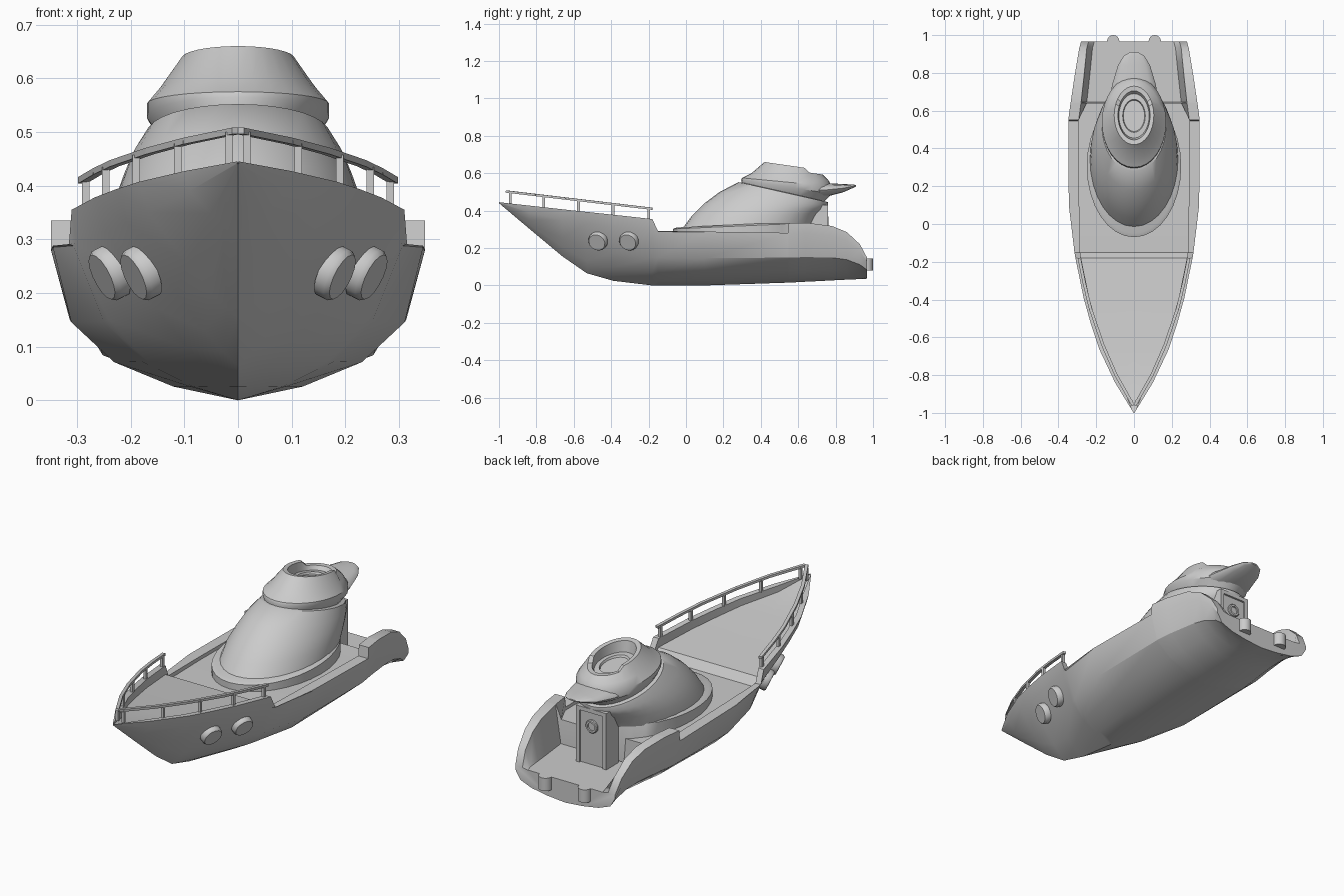
import bpy, bmesh
from math import sin, cos, pi, radians
from mathutils import Vector, Matrix

if "Cube" in bpy.data.objects:
    bpy.data.objects.remove(bpy.data.objects["Cube"], do_unlink=True)

grey = bpy.data.materials.new("plain grey")
grey.use_nodes = True
grey.diffuse_color = (0.6, 0.6, 0.6, 1)
grey.node_tree.nodes["Principled BSDF"].inputs["Base Color"].default_value = grey.diffuse_color


def finish(name, bm, smooth_angle=0):
    """Turn a bmesh into a named object, optionally smooth with sharp edges kept."""
    bmesh.ops.remove_doubles(bm, verts=bm.verts, dist=0.0002)
    bmesh.ops.recalc_face_normals(bm, faces=bm.faces)
    mesh = bpy.data.meshes.new(name)
    bm.to_mesh(mesh)
    bm.free()
    mesh.materials.append(grey)
    obj = bpy.data.objects.new(name, mesh)
    bpy.context.scene.collection.objects.link(obj)
    if smooth_angle:
        bpy.ops.object.select_all(action="DESELECT")
        obj.select_set(True)
        bpy.context.view_layer.objects.active = obj
        bpy.ops.object.shade_smooth_by_angle(angle=radians(smooth_angle))
    return obj


def loft(bm, rings, closed=True, caps=True):
    """Skin a list of equal-length point rings."""
    rows = [[bm.verts.new(p) for p in ring] for ring in rings]
    count = len(rows[0])
    for low, high in zip(rows, rows[1:]):
        for i in range(count if closed else count - 1):
            j = (i + 1) % count
            bm.faces.new((low[i], low[j], high[j], high[i]))
    if caps:
        bm.faces.new(rows[0])
        bm.faces.new(rows[-1])


def box(name, centre, size):
    bm = bmesh.new()
    bmesh.ops.create_cube(bm, size=1, matrix=Matrix.Translation(centre) @ Matrix.Diagonal((*size, 1)))
    return finish(name, bm)


def bar(bm, start, end, thick, tall):
    """Add a square bar between two points."""
    start, end = Vector(start), Vector(end)
    along = end - start
    turn = along.to_track_quat("Z", "Y").to_matrix().to_4x4()
    scale = Matrix.Diagonal((thick, tall, along.length, 1))
    bmesh.ops.create_cube(bm, size=1, matrix=Matrix.Translation((start + end) / 2) @ turn @ scale)


def disc(name, centre, axis, radius, depth, inner=0):
    """Bevelled disc, with a raised rim around a sunken face if inner is set."""
    bm = bmesh.new()
    steps = [(radius, 0), (radius, depth * 0.7), (radius * 0.88, depth)]
    if inner:
        steps += [(inner, depth), (inner, depth * 0.3)]
    turn = Vector(axis).to_track_quat("Z", "Y").to_matrix()
    loft(bm, [[Vector(centre) + turn @ Vector((r * cos(k * pi / 8), r * sin(k * pi / 8), h))
               for k in range(16)] for r, h in steps])
    return finish(name, bm, 35)


# Hull stations: y, keel, half width, knuckle, rim, deck, vee, rim thickness
stations = [
    (-1, .44, .002, .442, .445, .443, 1, .001),
    (-.84, .305, .1, .39, .427, .395, 1, .03),
    (-.66, .155, .185, .35, .407, .37, 1, .03),
    (-.53, .065, .228, .33, .393, .352, 1, .03),
    (-.39, .025, .267, .315, .378, .335, .8, .03),
    (-.18, 0, .31, .293, .355, .31, .3, .03),
    (-.15, 0, .315, .288, .291, .27, .25, .03),
    (.1, 0, .345, .285, .288, .27, 0, .055),
    (.545, .015, .348, .278, .281, .265, 0, .055),
    (.55, .015, .348, .278, .335, .265, 0, .055),
    (.64, .02, .336, .278, .335, .265, 0, .055),
    (.645, .02, .335, .278, .335, .145, 0, .055),
    (.78, .027, .315, .265, .318, .145, 0, .05),
    (.86, .031, .302, .24, .285, .145, 0, .045),
    (.93, .034, .29, .185, .22, .145, 0, .04),
    (.967, .036, .28, .13, .15, .145, 0, .04),
]
bilge = [(0, 0), (.35, .09), (.67, .25), (.9, .51), (1, 1)]


def section(y, keel, wide, knuckle, rim, deck, vee, thick):
    points = []
    for u, v in bilge:
        u += (v ** .85 - u) * vee
        points.append((u * wide * (1 - .1 * vee), y, keel + (knuckle - keel) * v))
    foot = wide - thick - (.03 if y > .6 else 0)
    return points + [(wide, y, rim), (wide - thick, y, rim), (max(foot, 0), y, deck), (0, y, deck)]


bm = bmesh.new()
loft(bm, [section(*s) for s in stations], closed=False, caps=False)
stern = [v for v in bm.verts if abs(v.co.y - stations[-1][0]) < .001]
bm.faces.new(stern)
bmesh.ops.mirror(bm, geom=bm.verts[:] + bm.edges[:] + bm.faces[:], axis="X", merge_dist=.0001)
finish("hull", bm, 28)


def oval(front, back, wide, z_front, z_back, step=0):
    """Tilted oval ring; step lowers the part behind the windscreen."""
    ring = []
    for k in range(32):
        a = 2 * pi * k / 32
        t = (1 - cos(a)) / 2
        y = front + (back - front) * t
        ring.append((wide * sin(a), y, z_front + (z_back - z_front) * t - (step if y > .64 else 0)))
    return ring


def oval_body(name, rings, angle=35):
    bm = bmesh.new()
    loft(bm, [oval(*r) for r in rings])
    return finish(name, bm, angle)


# Cabin and flying bridge
oval_body("cabin_plinth", [(-.07, .68, .25, .15, .15), (-.07, .68, .25, .302, .335),
                           (-.05, .68, .235, .31, .345)])
oval_body("cabin", [(-.03, .69, .235, .29, .33), (.03, .72, .228, .37, .385), (.1, .745, .212, .44, .405),
                    (.18, .76, .195, .5, .425), (.28, .76, .17, .552, .445), (.31, .74, .15, .55, .45)])
oval_body("flying_bridge", [(.3, .74, .145, .53, .45), (.295, .78, .17, .565, .49),
                            (.3, .78, .17, .575, .53), (.35, .76, .145, .6, .565),
                            (.42, .73, .105, .66, .615, .022), (.445, .705, .085, .655, .615, .022),
                            (.455, .69, .08, .6, .575), (.485, .66, .06, .598, .58),
                            (.49, .655, .056, .588, .57)])

# Swept tail behind the bridge
bm = bmesh.new()
tail = [(.6, .14, .505, .045), (.74, .115, .51, .038), (.84, .085, .52, .022), (.89, .055, .53, .01),
        (.91, .02, .533, .004)]
loft(bm, [[(w * cos(k * pi / 8), y, z + h * sin(k * pi / 8)) for k in range(16)] for y, w, z, h in tail])
finish("bridge_tail", bm, 40)

# Rear door with frame and round window
box("door_panel", (0, .7, .28), (.15, .1, .28))
box("door_lintel", (0, .71, .42), (.17, .1, .02))
for side, label in ((1, "left"), (-1, "right")):
    box("door_jamb_" + label, (side * .075, .71, .285), (.02, .1, .28))
disc("door_window", (0, .749, .34), (0, 1, 0), .033, .012, .02)

# Portholes and stern fenders
for side, label in ((1, "left"), (-1, "right")):
    for place, x, y in (("front", .178, -.47), ("rear", .237, -.305)):
        axis = Vector((side, -.4, -.5)).normalized()
        disc("porthole_" + place + "_" + label, Vector((side * x, y, .238)) - axis * .01, axis, .052, .03)
    bm = bmesh.new()
    bmesh.ops.create_cone(bm, cap_ends=True, segments=16, radius1=.033, radius2=.033, depth=.065,
                          matrix=Matrix.Translation((side * .11, .967, .1125)))
    finish("stern_fender_" + label, bm, 35)

# Bow railing
rail = [(.004, -.96), (.095, -.8), (.165, -.64), (.23, -.45), (.262, -.32), (.29, -.18)]
posts = [(.016, -.94), (.112, -.76), (.19, -.575), (.246, -.39), (.284, -.2)]


def rail_z(y):
    return .41 - (y + .18) * .118


bm = bmesh.new()
for side in (1, -1):
    for (xa, ya), (xb, yb) in zip(rail, rail[1:]):
        bar(bm, (side * xa, ya, rail_z(ya)), (side * xb, yb, rail_z(yb)), .016, .012)
    for x, y in posts:
        bar(bm, (side * x, y, rail_z(y) - .062), (side * x, y, rail_z(y)), .014, .014)
finish("bow_railing", bm)
